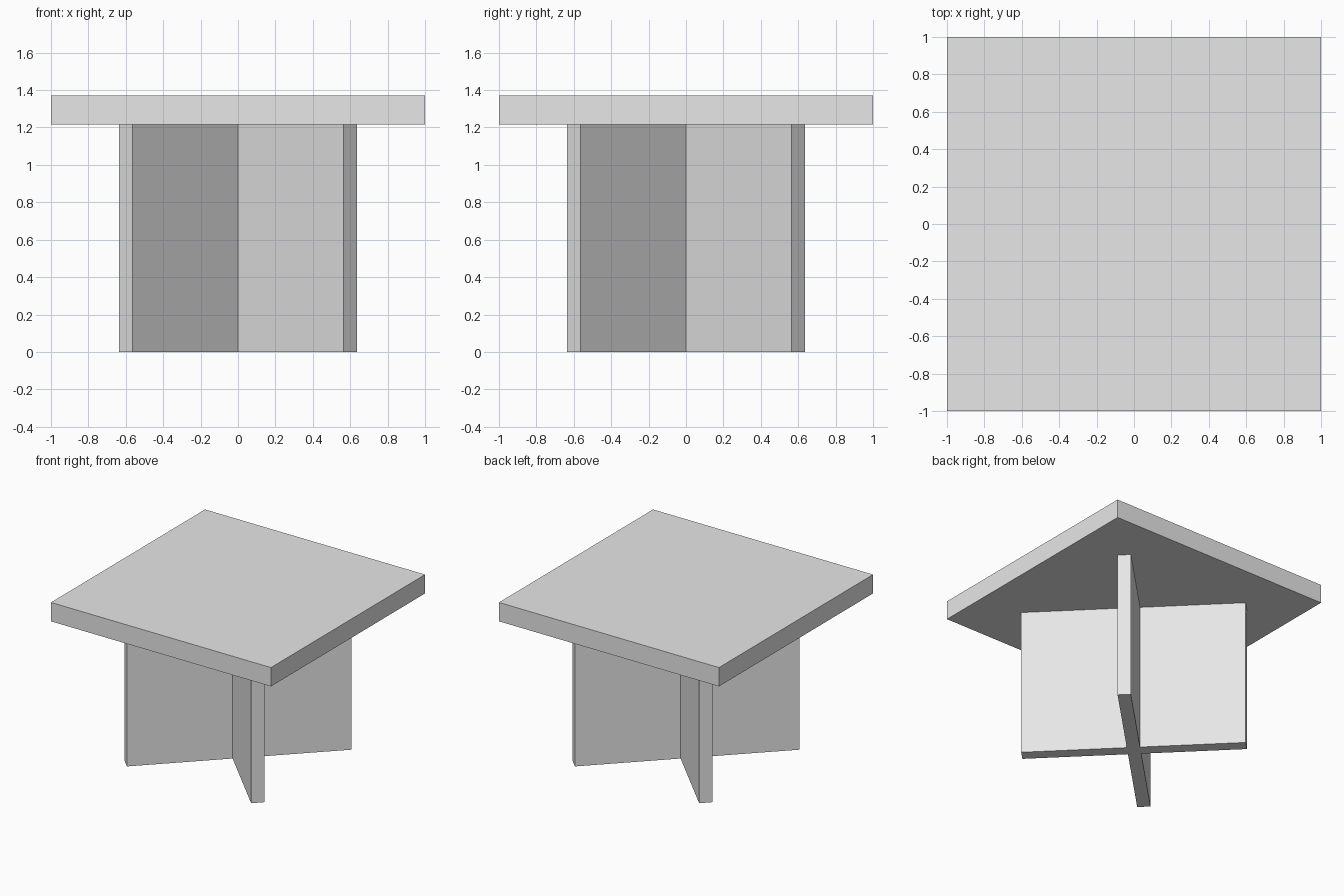
import bpy
import math

cube = bpy.data.objects.get("Cube")
if cube:
    bpy.data.objects.remove(cube, do_unlink=True)

HEIGHT = 1.37
TOP_THICKNESS = 0.155
LEG_HEIGHT = HEIGHT - TOP_THICKNESS
BOARD_LENGTH = 1.697
BOARD_THICKNESS = 0.1

grey = bpy.data.materials.new("light_grey")
grey.use_nodes = True
colour = (0.8, 0.8, 0.8, 1)
grey.diffuse_color = colour
grey.node_tree.nodes["Principled BSDF"].inputs["Base Color"].default_value = colour


def add_box(name, size, z, turn=0):
    """Box standing on height z, turned about the vertical axis."""
    bpy.ops.mesh.primitive_cube_add(size=1, location=(0, 0, z + size[2] / 2),
                                    rotation=(0, 0, turn))
    box = bpy.context.object
    box.name = name
    box.scale = size
    bpy.ops.object.transform_apply(location=False, rotation=False, scale=True)
    box.data.materials.append(grey)
    return box


# Square table top
add_box("table_top", (2, 2, TOP_THICKNESS), LEG_HEIGHT)

# Crossed leg boards along the diagonals: one full board, two halves joining it
board = (BOARD_LENGTH, BOARD_THICKNESS, LEG_HEIGHT)
add_box("leg_board", board, 0, math.radians(45))

half_length = (BOARD_LENGTH - BOARD_THICKNESS) / 2
offset = (BOARD_LENGTH + BOARD_THICKNESS) / 4 * math.sqrt(0.5)
for name, side in (("front_half_board", 1), ("back_half_board", -1)):
    half = add_box(name, (half_length, BOARD_THICKNESS, LEG_HEIGHT), 0,
                   math.radians(-45))
    half.location.x = side * offset
    half.location.y = -side * offset
